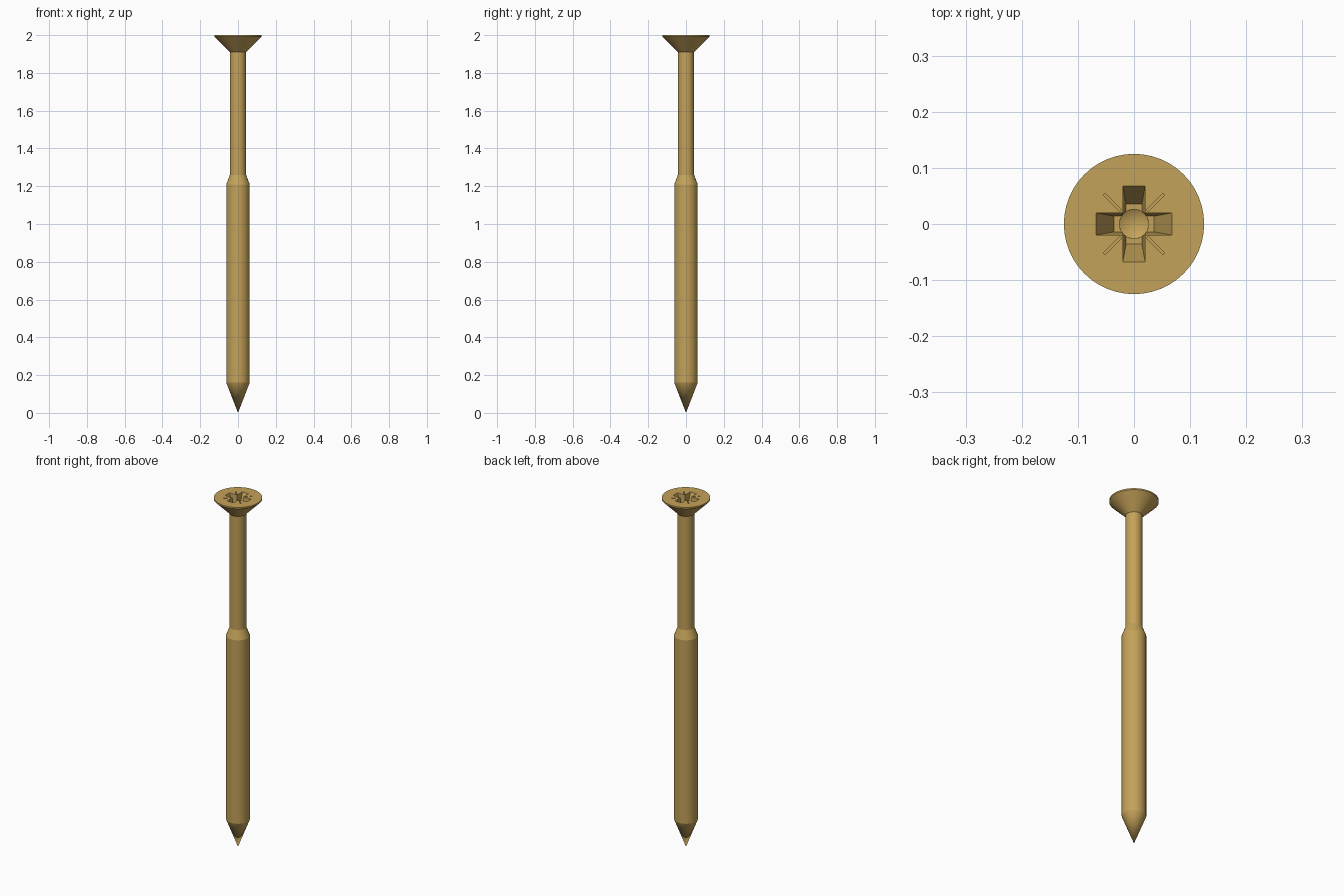
import bpy, bmesh
from math import sin, cos, pi, radians

if "Cube" in bpy.data.objects:
    bpy.data.objects.remove(bpy.data.objects["Cube"])

SIDES = 48


def loft(name, rings):
    """Skin a stack of rings, bottom to top; a one-point ring closes to a tip."""
    bm = bmesh.new()
    loops = [[bm.verts.new(p) for p in ring] for ring in rings]
    for a, b in zip(loops, loops[1:]):
        n = max(len(a), len(b))
        for i in range(n):
            j = (i + 1) % n
            if len(a) == 1:
                bm.faces.new((a[0], b[j], b[i]))
            elif len(b) == 1:
                bm.faces.new((a[i], a[j], b[0]))
            else:
                bm.faces.new((a[i], a[j], b[j], b[i]))
    for end in (loops[0], loops[-1]):
        if len(end) > 2:
            bm.faces.new(end)
    bmesh.ops.recalc_face_normals(bm, faces=bm.faces)
    mesh = bpy.data.meshes.new(name)
    bm.to_mesh(mesh)
    bm.free()
    obj = bpy.data.objects.new(name, mesh)
    bpy.context.collection.objects.link(obj)
    return obj


def circle(r, z, n=SIDES):
    if r == 0:
        return [(0, 0, z)]
    return [(r * cos(2 * pi * i / n), r * sin(2 * pi * i / n), z) for i in range(n)]


def cross(a, w, z):
    """Plus-shaped outline with arm reach a and half width w."""
    pts = []
    for k in range(4):
        c, s = cos(k * pi / 2), sin(k * pi / 2)
        pts += [(x * c - y * s, x * s + y * c, z) for x, y in ((a, -w), (a, w), (w, w))]
    return pts


def tick(angle, z):
    """Thin radial rectangle."""
    c, s = cos(angle), sin(angle)
    return [(x * c - y * s, x * s + y * c, z)
            for x, y in ((0.034, -0.002), (0.075, -0.002), (0.075, 0.002), (0.034, 0.002))]


# Screw body: point, thick threaded section, shank, countersunk head
profile = [(0, 0), (0.062, 0.16), (0.062, 1.21), (0.043, 1.26),
           (0.043, 1.91), (0.125, 1.992), (0.125, 2.0)]
screw = loft("screw", [circle(r, z) for r, z in profile])

# Drive recess cutters: tapered cross, centre drill hole, diagonal ticks
cutters = [
    loft("cross_cutter", [cross(0.036, 0.014, 1.92), cross(0.076, 0.0215, 2.02)]),
    loft("drill_cutter", [circle(0, 1.9, 32), circle(0.026, 1.915, 32), circle(0.027, 2.03, 32)]),
]
for k in range(4):
    a = pi / 4 + k * pi / 2
    cutters.append(loft("tick_cutter", [tick(a, 1.994), tick(a, 2.02)]))

bpy.context.view_layer.objects.active = screw
screw.select_set(True)
for cutter in cutters:
    cutter.hide_render = True
    mod = screw.modifiers.new("recess", 'BOOLEAN')
    mod.operation = 'DIFFERENCE'
    mod.solver = 'EXACT'
    mod.object = cutter
    bpy.ops.object.modifier_apply(modifier=mod.name)
    bpy.data.objects.remove(cutter)

# Brass finish
brass = bpy.data.materials.new("brass")
brass.diffuse_color = (0.55, 0.36, 0.1, 1)
brass.use_nodes = True
brass.node_tree.nodes["Principled BSDF"].inputs["Base Color"].default_value = brass.diffuse_color
screw.data.materials.clear()
screw.data.materials.append(brass)
bpy.ops.object.shade_smooth_by_angle(angle=radians(20))
